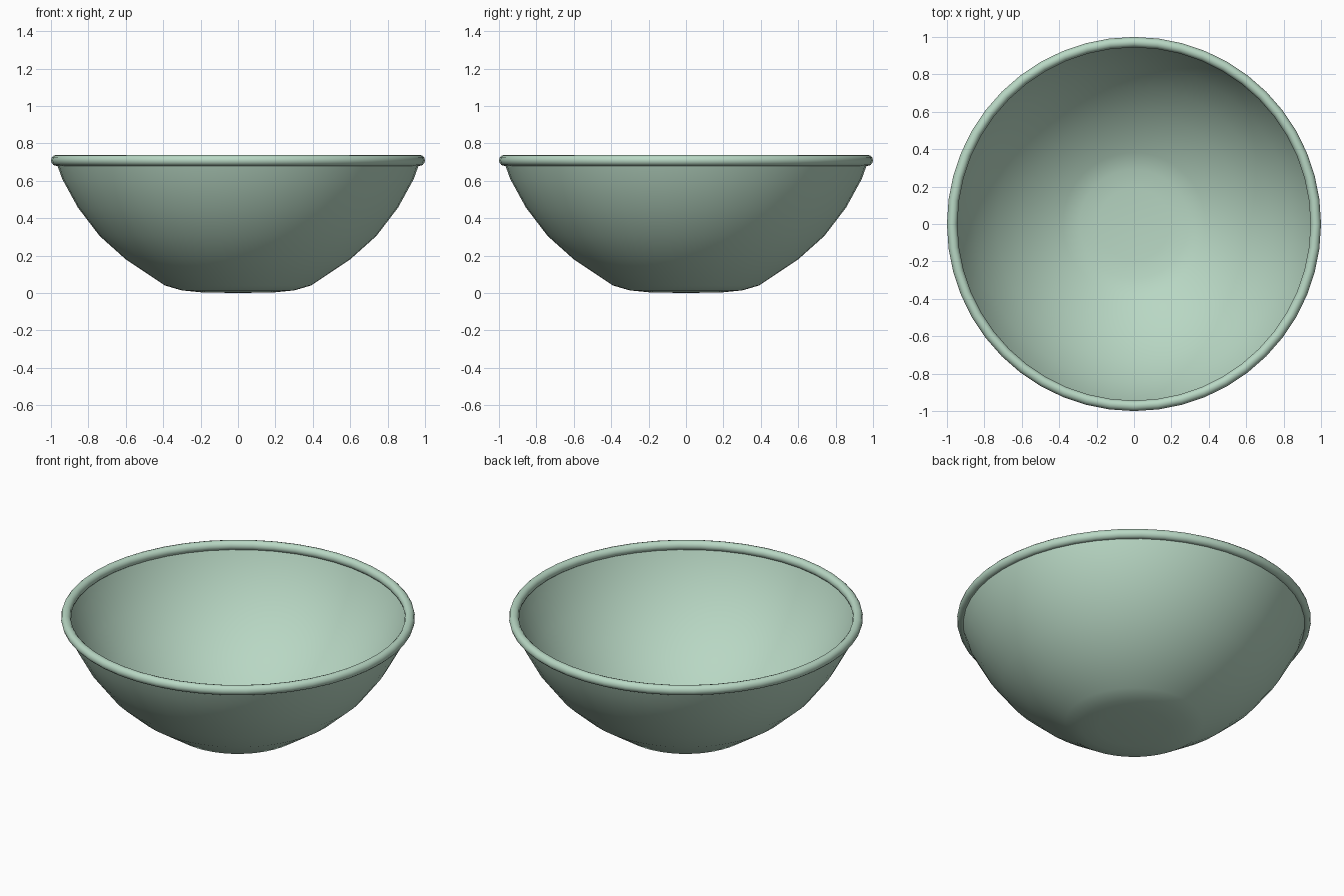
import bpy, bmesh, math

cube = bpy.data.objects.get("Cube")
if cube:
    bpy.data.objects.remove(cube, do_unlink=True)

SIDES = 48

glaze = bpy.data.materials.new("pale green glaze")
colour = (0.48, 0.68, 0.55, 1)
glaze.diffuse_color = colour
glaze.use_nodes = True
glaze.node_tree.nodes["Principled BSDF"].inputs["Base Color"].default_value = colour


def lathe(name, profile, closed=False):
    """Spin an (r, z) profile around the z axis."""
    bm = bmesh.new()
    verts = [bm.verts.new((r, 0, z)) for r, z in profile]
    pairs = list(zip(verts, verts[1:]))
    if closed:
        pairs.append((verts[-1], verts[0]))
    edges = [bm.edges.new(p) for p in pairs]
    bmesh.ops.spin(bm, geom=verts + edges, cent=(0, 0, 0), axis=(0, 0, 1),
                   angle=math.tau, steps=SIDES)
    bmesh.ops.remove_doubles(bm, verts=bm.verts[:], dist=0.0005)
    bmesh.ops.recalc_face_normals(bm, faces=bm.faces[:])
    mesh = bpy.data.meshes.new(name)
    bm.to_mesh(mesh)
    bm.free()
    mesh.materials.append(glaze)
    obj = bpy.data.objects.new(name, mesh)
    bpy.context.collection.objects.link(obj)
    bpy.ops.object.select_all(action='DESELECT')
    obj.select_set(True)
    bpy.context.view_layer.objects.active = obj
    bpy.ops.object.shade_smooth_by_angle(angle=math.radians(50))
    return obj


# Bowl body: outer wall from the base up, then a thin inner wall back down
outer = [(0, 0), (0.2, 0.004), (0.3, 0.014), (0.39, 0.04), (0.6, 0.18),
         (0.74, 0.305), (0.856, 0.457), (0.94, 0.61), (0.972, 0.7)]
inner = [(max(r - 0.008, 0), z + 0.01) for r, z in reversed(outer)]
lathe("bowl_body", outer + inner)

# Rolled rim around the lip
rim = [(0.972 + 0.028 * math.cos(a), 0.709 + 0.029 * math.sin(a))
       for a in (math.tau * i / 12 for i in range(12))]
lathe("rolled_rim", rim, closed=True)
